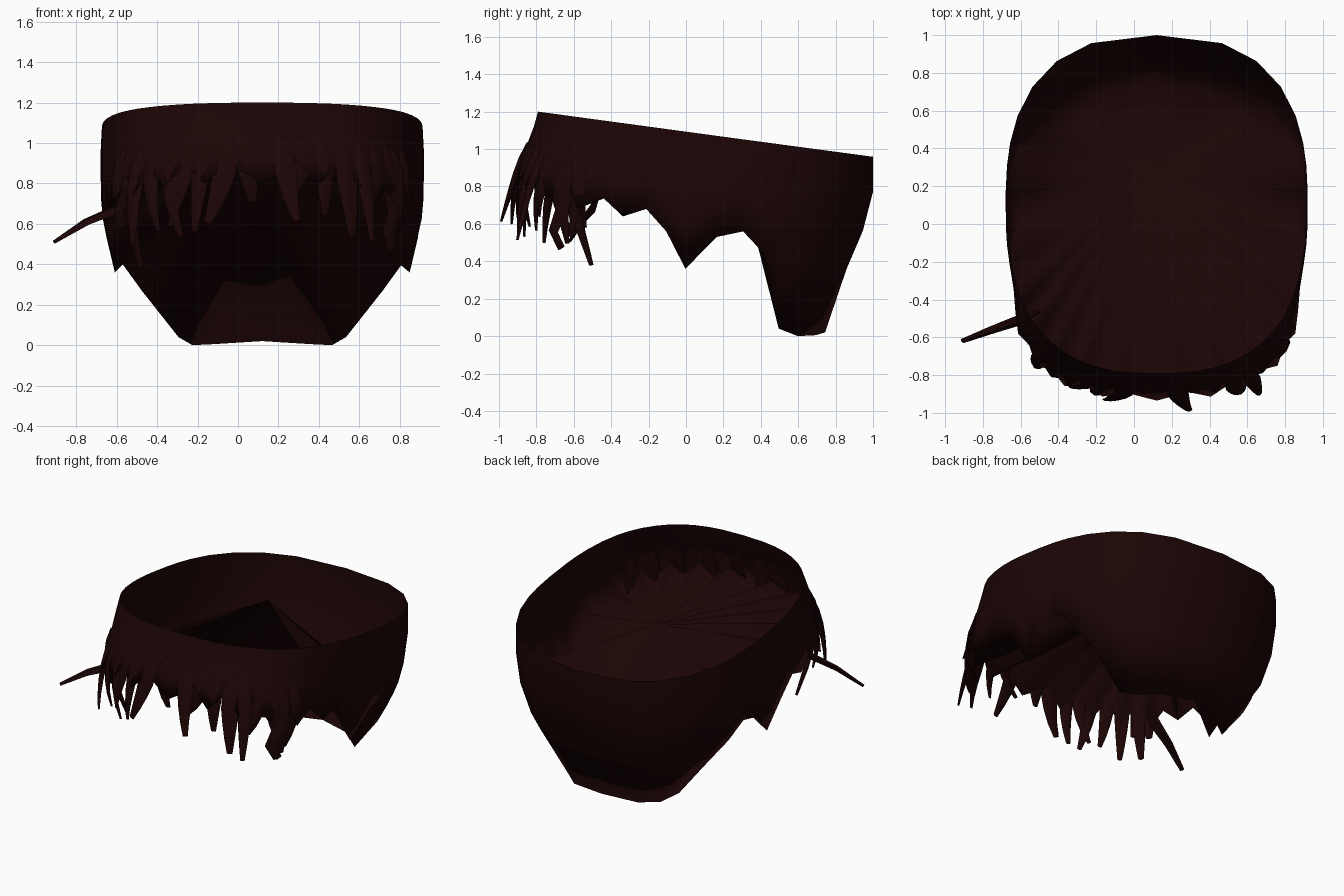
import bpy, bmesh, math, random
from mathutils import Vector

random.seed(11)
cube = bpy.data.objects.get("Cube")
if cube:
    bpy.data.objects.remove(cube, do_unlink=True)

hair = bpy.data.materials.new("dark_brown_hair")
hair.use_nodes = True
COLOR = (0.0118, 0.0014, 0.0016, 1)
hair.diffuse_color = COLOR
bsdf = next(n for n in hair.node_tree.nodes if n.type == 'BSDF_PRINCIPLED')
bsdf.inputs["Base Color"].default_value = COLOR
bsdf.inputs["Roughness"].default_value = 0.8


def interp(pts, v):
    for (a, za), (b, zb) in zip(pts, pts[1:]):
        if v <= b:
            return za + (zb - za) * max(0, v - a) / (b - a)
    return pts[-1][1]


def spow(v, e=0.78):
    return math.copysign(abs(v) ** e, v)


# Head outline: angle 0 is the back, 180 the front, positive is +x
TUCK = [(0, .71), (.04, .72), (.37, .92), (.65, .995), (.78, 1), (1, 1), (1.2, .98)]


def on_head(deg, z, grow=1.0):
    a = math.radians(deg)
    c, s = math.cos(a), math.sin(a)
    front = min(1, max(0, (-c - .35) / .5))
    flare = .42 * max(0, 1.18 - z)
    nape = 1 - .23 * s * s * max(0, 1 - z / .36)
    nape -= .08 * max(0, c) ** 2 * max(0, 1 - abs(z - .37) / .33)
    r = (interp(TUCK, z) * nape * (1 - front) + (.99 + flare) * front) * grow
    return Vector((.12 + .8 * spow(s) * r, .1 + .9 * spow(c) * r, z))


def rim_z(deg):
    return 1.093 - .134 * (.1 + .9 * spow(math.cos(math.radians(deg))))


def finish(bm, name, angle):
    bmesh.ops.recalc_face_normals(bm, faces=bm.faces)
    mesh = bpy.data.meshes.new(name)
    bm.to_mesh(mesh)
    bm.free()
    mesh.materials.append(hair)
    ob = bpy.data.objects.new(name, mesh)
    bpy.context.collection.objects.link(ob)
    bpy.ops.object.select_all(action='DESELECT')
    ob.select_set(True)
    bpy.context.view_layer.objects.active = ob
    bpy.ops.object.shade_smooth_by_angle(angle=math.radians(angle))


def bridge(bm, r1, r2):
    n = len(r1)
    for i in range(n):
        j = (i + 1) % n
        bm.faces.new((r1[i], r1[j], r2[j], r2[i]))


# Band of hair with a long back panel and a jagged lower edge
EDGE = [(0, .02), (20, .005), (36, 0), (51, .04), (64, .27), (74, .45), (81, .56),
        (88, .53), (94, .36), (99, .56), (105, .68), (113, .64), (121, .76),
        (128, .68), (134, .84), (141, .74), (147, .88), (154, .78), (160, .9),
        (167, .8), (173, .9), (180, .8)]
angles = [a for a, _ in EDGE] + [-a for a, _ in EDGE[-2:0:-1]]
bm = bmesh.new()
rings = []
for t in (0, .2, .42, .64, 1):
    rings.append([bm.verts.new(on_head(a, rim_z(a) * (1 - t) + interp(EDGE, abs(a)) * t))
                  for a in angles])
for r1, r2 in zip(rings, rings[1:]):
    bridge(bm, r1, r2)

# Scalp: a tent of triangles from the lower edge up to the crown
crown = bm.verts.new((.05, .25, 1.01))
edge = rings[-1]
for i in range(len(edge)):
    bm.faces.new((edge[i], edge[(i + 1) % len(edge)], crown))
finish(bm, "hair_band_and_scalp", 175)


# Four-sided lock along a path, slim at the root and tapered to the tip
def lock(name, path, width, thick, tip=.3):
    bm = bmesh.new()
    rows = []
    for i, p in enumerate(path):
        t = i / (len(path) - 1)
        along = (path[min(i + 1, len(path) - 1)] - path[max(i - 1, 0)]).normalized()
        out = Vector((p.x - .12, p.y - .1, 0)).normalized()
        side = along.cross(out).normalized()
        up = side.cross(along)
        k = min(.25 + 2.5 * t, 1 - (1 - tip) * t ** 1.5)
        w, h = side * width * k / 2, up * thick * k / 2
        rows.append([bm.verts.new(p + v) for v in (w, h, -w, -h)])
    for r1, r2 in zip(rows, rows[1:]):
        bridge(bm, r1, r2)
    bm.faces.new(rows[0])
    bm.faces.new(rows[-1])
    finish(bm, name, 60)


# Ragged fringe growing out of the band, longer towards the sides
COUNT = 18
for i in range(COUNT):
    a = 129 + i * 102 / (COUNT - 1) + random.uniform(-2, 2)
    off = abs(a - 180) / 51
    low = .66 - .14 * off + random.uniform(-.07, .08)
    high = 1.04 - .08 * off
    sway = random.uniform(-6, 6)
    curl = random.uniform(0, .1)
    path = []
    for k in range(6):
        t = k / 5
        path.append(on_head(a + sway * t * t, high + (low - high) * t,
                            1 - (curl + .05 * off) * t * t))
    lock(f"fringe_lock_{i + 1}", path, random.uniform(.1, .15), .05, .25)

# Loose long locks at the temples
lock("right_temple_lock", [on_head(226, .95), on_head(227, .75, .95),
     on_head(228, .55, .87), on_head(229, .38, .8)], .1, .05, .35)
lock("left_temple_lock", [on_head(133, .9), on_head(135, .7, .97),
     on_head(140, .56, .92), on_head(137, .47, .9)], .11, .05, .5)

# Stray lock sticking out to the right side
lock("stray_lock", [Vector(p) for p in ((-.5, -.46, .78), (-.58, -.5, .68),
     (-.75, -.56, .61), (-.91, -.62, .51))], .08, .05, .35)
